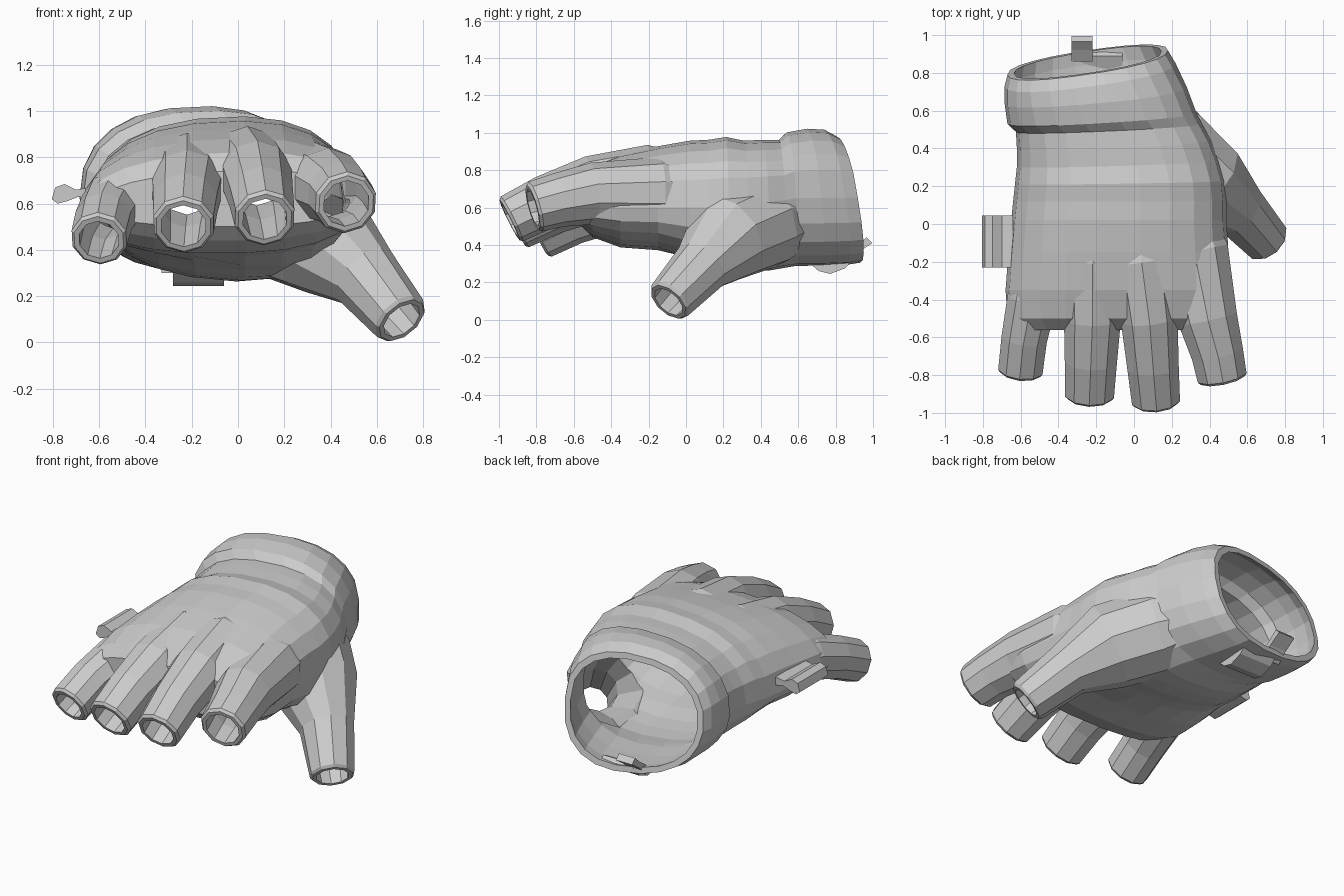
import bpy, bmesh, math
from mathutils import Vector

if "Cube" in bpy.data.objects:
    bpy.data.objects.remove(bpy.data.objects["Cube"])

WALL = 0.035


def make_object(name, bm):
    bmesh.ops.recalc_face_normals(bm, faces=bm.faces)
    mesh = bpy.data.meshes.new(name)
    bm.to_mesh(mesh)
    bm.free()
    ob = bpy.data.objects.new(name, mesh)
    bpy.context.collection.objects.link(ob)
    return ob


def loft(name, rings):
    bm = bmesh.new()
    loops = [[bm.verts.new(p) for p in ring] for ring in rings]
    n = len(loops[0])
    for a, b in zip(loops, loops[1:]):
        for i in range(n):
            bm.faces.new((a[i], a[(i + 1) % n], b[(i + 1) % n], b[i]))
    bm.faces.new(loops[0])
    bm.faces.new(loops[-1])
    return make_object(name, bm)


def combine(target, others, operation):
    for other in others:
        mod = target.modifiers.new("join", "BOOLEAN")
        mod.operation = operation
        mod.solver = "EXACT"
        mod.object = other
        bpy.context.view_layer.objects.active = target
        bpy.ops.object.modifier_apply(modifier=mod.name)
        bpy.data.objects.remove(other)
    return target


def hand_ring(y, xl, xr, zt, zb, cz, tilt, inset, n=22):
    # cross-section with separate upper and lower heights; tilt slants the cuff
    cx, rx = (xl + xr) / 2, (xr - xl) / 2 - inset
    heel = 0.10 if y > 0 else 0  # underside drops toward the thumb
    ring = []
    for i in range(n):
        a = 2 * math.pi * i / n
        c, s = math.cos(a), math.sin(a)
        dx = rx * math.copysign(abs(c) ** 0.85, c)
        h = (zt - cz if s > 0 else cz - zb) - inset
        dz = h * math.copysign(abs(s) ** 0.85, s)
        dy = tilt * (0.15 * dx - 0.19 * dz)
        shear = 0.05 * dx if s > 0 else heel * dx * s
        ring.append((cx + dx, y + dy, cz + dz + shear))
    return ring


def tube_rings(path, inset, n=10):
    # path entries: x, y, z, radius
    pts = [Vector(p[:3]) for p in path]
    radii = [p[3] - inset for p in path]
    end = (pts[-1] - pts[-2]).normalized()
    if inset:
        pts.append(pts[-1] + end * 0.1)
        radii.append(radii[-1] - 0.004)
    else:
        pts.append(pts[-1] + end * 0.015)
        radii.append(radii[-1] * 0.9)
    rings = []
    for i, p in enumerate(pts):
        t = (pts[min(i + 1, len(pts) - 1)] - pts[max(i - 1, 0)]).normalized()
        u = t.cross(Vector((0, 0, 1))).normalized()
        v = u.cross(t)
        rings.append([p + radii[i] * (u * math.cos(a) + v * math.sin(a))
                      for a in (2 * math.pi * (k + 0.5) / n for k in range(n))])
    return rings


def prism(name, profile, start, end, axis):
    # closed profile extruded along x or y
    def place(a, b, d):
        return (d, a, b) if axis == "x" else (a, d, b)
    return loft(name, [[place(a, b, d) for a, b in profile] for d in (start, end)])


# Hand sections: y, left x, right x, top z, bottom z, side z, cuff tilt
hand = [
    (-0.56, -0.63, 0.47, 0.74, 0.50, 0.60, 0),
    (-0.50, -0.67, 0.51, 0.82, 0.44, 0.60, 0),
    (-0.35, -0.68, 0.52, 0.88, 0.385, 0.60, 0),
    (-0.15, -0.665, 0.50, 0.925, 0.37, 0.60, 0),
    (0.02, -0.65, 0.49, 0.955, 0.34, 0.60, 0),
    (0.12, -0.64, 0.49, 0.96, 0.32, 0.60, 0),
    (0.22, -0.63, 0.48, 0.975, 0.29, 0.61, 0.1),
    (0.32, -0.62, 0.45, 0.955, 0.275, 0.62, 0.2),
    (0.42, -0.62, 0.41, 0.96, 0.27, 0.63, 0.3),
    (0.51, -0.625, 0.36, 0.96, 0.285, 0.64, 0.3),
    (0.56, -0.67, 0.33, 1.00, 0.295, 0.65, 0.4),
    (0.68, -0.685, 0.28, 1.02, 0.295, 0.65, 0.6),
    (0.79, -0.685, 0.22, 1.015, 0.30, 0.65, 0.9),
    (0.855, -0.67, 0.18, 0.98, 0.31, 0.65, 1),
]
# Finger and thumb sleeves, from inside the hand to the open tip
digits = [
    [(-0.44, 0.10, 0.60, 0.11), (-0.49, -0.15, 0.62, 0.14), (-0.54, -0.40, 0.60, 0.138),
     (-0.58, -0.60, 0.53, 0.127), (-0.60, -0.77, 0.45, 0.124)],
    [(-0.22, 0.10, 0.71, 0.12), (-0.22, -0.20, 0.74, 0.165), (-0.22, -0.50, 0.68, 0.158),
     (-0.228, -0.72, 0.60, 0.145), (-0.235, -0.90, 0.51, 0.136)],
    [(0.00, 0.10, 0.74, 0.12), (0.04, -0.20, 0.765, 0.17), (0.08, -0.50, 0.72, 0.158),
     (0.10, -0.75, 0.63, 0.143), (0.115, -0.93, 0.54, 0.134)],
    [(0.24, 0.15, 0.66, 0.12), (0.32, -0.15, 0.68, 0.19), (0.39, -0.50, 0.675, 0.165),
     (0.44, -0.68, 0.64, 0.145), (0.465, -0.805, 0.605, 0.138)],
    [(0.02, 0.60, 0.57, 0.18), (0.17, 0.42, 0.52, 0.25), (0.37, 0.22, 0.44, 0.245),
     (0.55, 0.08, 0.285, 0.155), (0.70, -0.085, 0.105, 0.128)],
]


def solid(name, inset):
    sections = hand[1:] if inset else hand
    if inset:
        last = hand[-1]
        sections = sections + [(last[0] + 0.15,) + last[1:]]
    body = loft(name, [hand_ring(*s, inset) for s in sections])
    return combine(body, [loft("sleeve", tube_rings(d, inset)) for d in digits], "UNION")


# Hollow glove shell, open at the wrist and all five tips
glove = combine(solid("glove", 0), [solid("glove_cavity", WALL)], "DIFFERENCE")

# Pull tab on the outer side of the hand
prism("side_tab", [(-0.64, 0.67), (-0.70, 0.66), (-0.75, 0.685), (-0.79, 0.67), (-0.805, 0.62),
                   (-0.78, 0.60), (-0.74, 0.61), (-0.69, 0.63), (-0.64, 0.62)], 0.045, -0.23, "y")

# Strap and its curled end under the wrist
prism("wrist_strap", [(0.64, 0.32), (0.71, 0.26), (0.77, 0.245), (0.85, 0.275), (0.91, 0.34),
                      (0.89, 0.36), (0.80, 0.32)], -0.28, -0.06, "x")
prism("strap_end", [(0.86, 0.30), (0.92, 0.36), (0.995, 0.41), (0.965, 0.44), (0.92, 0.40),
                    (0.86, 0.36)], -0.33, -0.22, "x")
